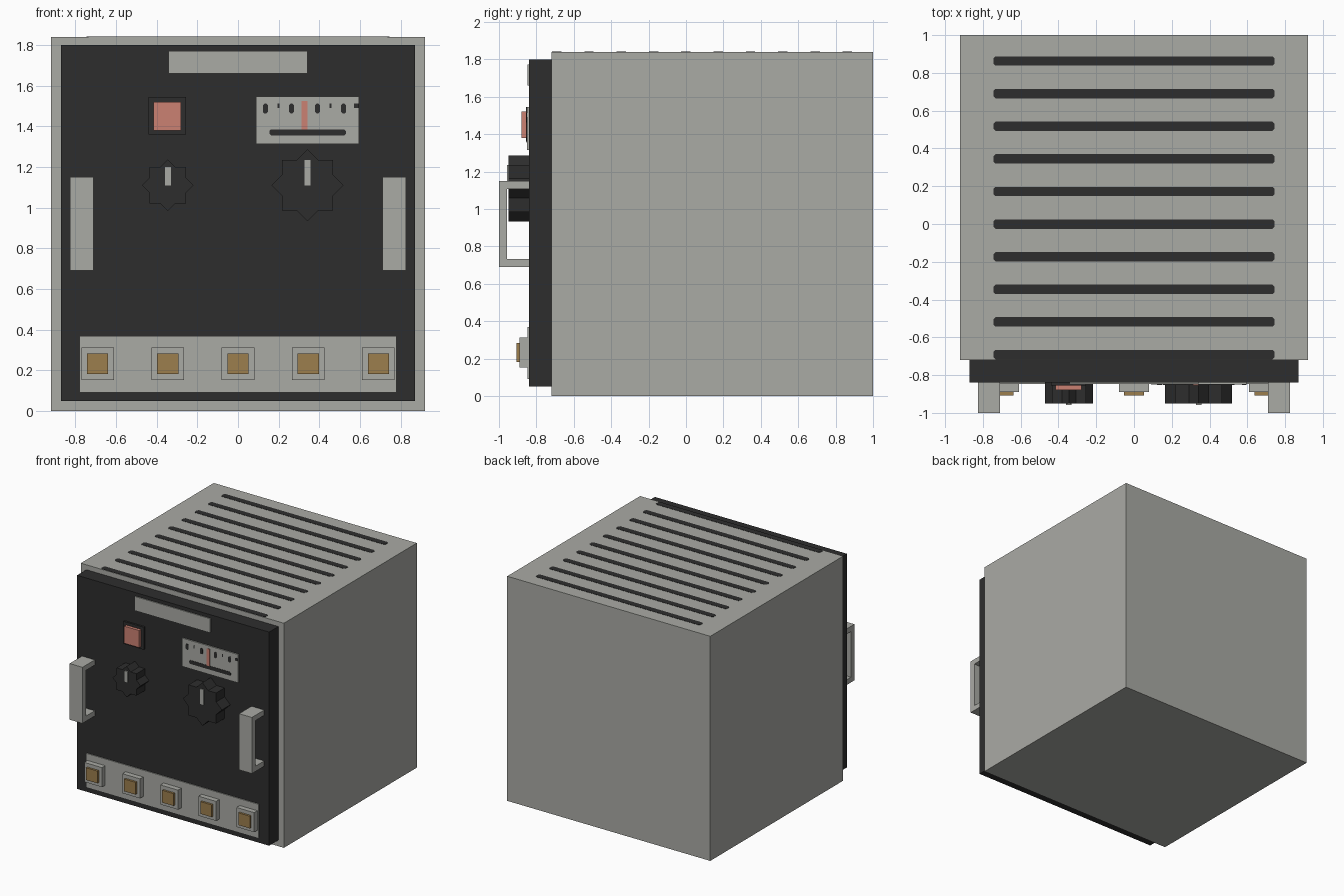
import bpy
import bmesh
import math
from mathutils import Vector

cube = bpy.data.objects.get("Cube")
if cube:
    bpy.data.objects.remove(cube, do_unlink=True)


def material(name, r, g, b):
    m = bpy.data.materials.new(name)
    m.use_nodes = True
    m.diffuse_color = (r, g, b, 1)
    m.node_tree.nodes["Principled BSDF"].inputs["Base Color"].default_value = (r, g, b, 1)
    return m


GREY = material("warm grey", 0.40, 0.405, 0.375)
DARK = material("charcoal", 0.027, 0.027, 0.027)
RED = material("soft red", 0.60, 0.22, 0.17)
BRASS = material("brass", 0.335, 0.21, 0.075)


def prism(name, outline, mat, axis, start, end):
    """Extrude a 2D outline along one axis from start to end."""
    def place(a, b, depth):
        co = [a, b]
        co.insert("xyz".index(axis), depth)
        return Vector(co)

    bm = bmesh.new()
    face = bm.faces.new([bm.verts.new(place(a, b, start)) for a, b in outline])
    shift = place(0, 0, end - start)
    moved = bmesh.ops.extrude_face_region(bm, geom=[face])["geom"]
    verts = [v for v in moved if isinstance(v, bmesh.types.BMVert)]
    bmesh.ops.translate(bm, verts=verts, vec=shift)
    # the starting face remains as the near cap
    bmesh.ops.recalc_face_normals(bm, faces=bm.faces)
    mesh = bpy.data.meshes.new(name)
    bm.to_mesh(mesh)
    bm.free()
    mesh.materials.append(mat)
    obj = bpy.data.objects.new(name, mesh)
    bpy.context.collection.objects.link(obj)
    return obj


def rect(a, b, half_a, half_b):
    return [(a - half_a, b - half_b), (a + half_a, b - half_b),
            (a + half_a, b + half_b), (a - half_a, b + half_b)]


def slot(a, b, half_a, half_b, chamfer):
    """Long outline with clipped corners."""
    c = chamfer
    return [(a - half_a + c, b - half_b), (a + half_a - c, b - half_b),
            (a + half_a, b - half_b + c), (a + half_a, b + half_b - c),
            (a + half_a - c, b + half_b), (a - half_a + c, b + half_b),
            (a - half_a, b + half_b - c), (a - half_a, b - half_b + c)]


def front_plate(name, x, z, half_x, half_z, mat, back, front):
    return prism(name, rect(x, z, half_x, half_z), mat, "y", back, front)


# Cabinet and front panel
TOP, PANEL = 1.84, -0.84
prism("cabinet", rect(0, 0.14, 0.92, 0.86), GREY, "z", 0, TOP)
front_plate("front_panel", 0, 0.925, 0.87, 0.875, DARK, -0.72, PANEL)

# Ventilation slots on the top
for i in range(10):
    prism(f"vent_slot_{i + 1}", slot(0, 0.863 - i * 0.1727, 0.745, 0.025, 0.012),
          DARK, "z", TOP - 0.004, TOP + 0.002)

# Blank name plate and lower connector strip
front_plate("name_plate", 0, 1.715, 0.342, 0.056, GREY, PANEL, -0.848)
front_plate("connector_strip", 0, 0.23, 0.778, 0.138, GREY, PANEL, -0.848)
for i in range(5):
    x = (i - 2) * 0.345
    front_plate(f"connector_base_{i + 1}", x, 0.233, 0.08, 0.08, GREY, -0.848, -0.89)
    front_plate(f"connector_contact_{i + 1}", x, 0.233, 0.052, 0.05, BRASS, -0.89, -0.907)

# Lit push button
front_plate("button_base", -0.347, 1.452, 0.092, 0.092, DARK, PANEL, -0.855)
front_plate("button_cap", -0.347, 1.45, 0.068, 0.07, RED, -0.855, -0.88)

# Meter with scale marks, slot and needle
front_plate("meter_face", 0.342, 1.43, 0.253, 0.116, GREY, PANEL, -0.85)
INK = -0.852
for i in range(4):
    x = 0.135 + i * 0.128
    prism(f"scale_mark_{i + 1}", slot(x, 1.487, 0.013, 0.024, 0.008), DARK, "y", -0.849, INK)
for i, x in enumerate((0.199, 0.455)):
    front_plate(f"scale_tick_{i + 1}", x, 1.502, 0.004, 0.011, DARK, -0.849, INK)
front_plate("scale_end_mark", 0.583, 1.502, 0.012, 0.011, DARK, -0.849, INK)
prism("meter_slot", slot(0.342, 1.37, 0.188, 0.015, 0.008), DARK, "y", -0.849, INK)
front_plate("meter_needle", 0.327, 1.453, 0.014, 0.07, RED, -0.849, -0.854)

# Eight-pointed knobs with pointers
for name, x, radius in (("small_knob", -0.345, 0.127), ("large_knob", 0.342, 0.177)):
    z = 1.11
    half = radius * math.sqrt(0.5)
    inner = half / math.cos(math.pi / 8)
    star = []
    for k in range(16):
        r = inner if k % 2 else radius
        star.append((x + r * math.cos(k * math.pi / 8), z + r * math.sin(k * math.pi / 8)))
    prism(name, star, DARK, "y", PANEL, -0.95)
    front_plate(name + "_pointer", x, z + half / 2, 0.015, half / 2, GREY, -0.95, -0.957)

# Handles on both sides of the panel
grip = [(PANEL, 0.69), (-1, 0.69), (-1, 1.15), (PANEL, 1.15),
        (PANEL, 1.107), (-0.956, 1.107), (-0.956, 0.733), (PANEL, 0.733)]
for name, side in (("left_handle", 1), ("right_handle", -1)):
    prism(name, grip, GREY, "x", side * 0.71, side * 0.826)
